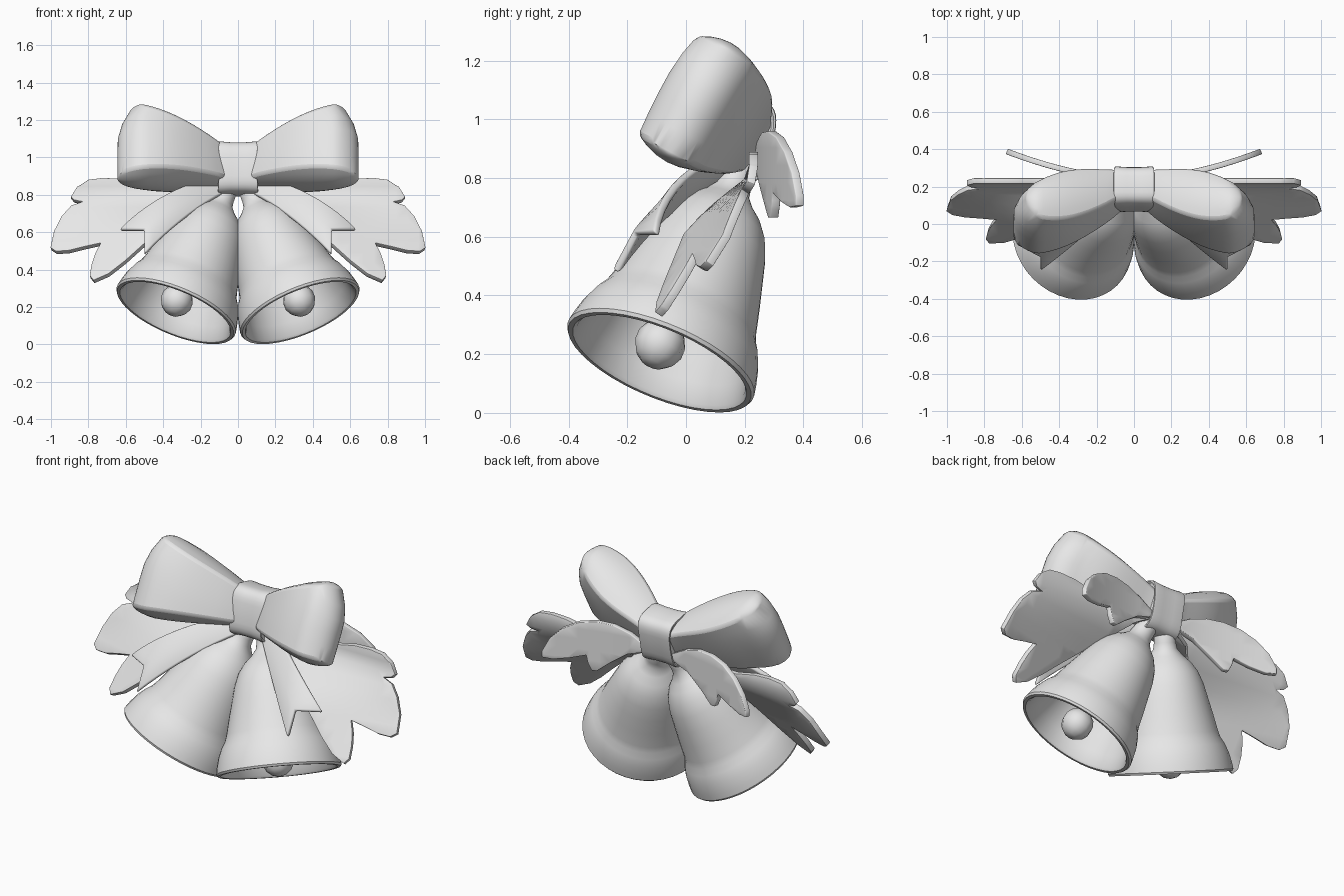
import bpy, bmesh, math
from mathutils import Vector

old = bpy.data.objects.get("Cube")
if old:
    bpy.data.objects.remove(old)

grey = bpy.data.materials.new("plain grey")
grey.use_nodes = True
grey.diffuse_color = (0.8, 0.8, 0.8, 1)
grey.node_tree.nodes["Principled BSDF"].inputs["Base Color"].default_value = (0.8, 0.8, 0.8, 1)


def finish(name, bm, mirror=True, thickness=0, bevel=0, smooth=40):
    """Turn a bmesh into a named object with the shared modifiers."""
    bmesh.ops.recalc_face_normals(bm, faces=bm.faces)
    mesh = bpy.data.meshes.new(name)
    bm.to_mesh(mesh)
    bm.free()
    obj = bpy.data.objects.new(name, mesh)
    bpy.context.scene.collection.objects.link(obj)
    mesh.materials.append(grey)
    bpy.ops.object.select_all(action='DESELECT')
    obj.select_set(True)
    bpy.context.view_layer.objects.active = obj
    bpy.ops.object.shade_smooth_by_angle(angle=math.radians(smooth))
    if thickness:
        solid = obj.modifiers.new("thickness", 'SOLIDIFY')
        solid.thickness = thickness
        solid.offset = 0
    if bevel:
        mod = obj.modifiers.new("soft edges", 'BEVEL')
        mod.width = bevel
        mod.segments = 2
        mod.limit_method = 'ANGLE'
        mod.angle_limit = math.radians(50)
    if mirror:
        obj.modifiers.new("mirror", 'MIRROR')


def skin(bm, rows, closed=False):
    """Join rows of vertices with quads."""
    for a, b in zip(rows, rows[1:]):
        n = len(a)
        for i in range(n if closed else n - 1):
            j = (i + 1) % n
            bm.faces.new((a[i], a[j], b[j], b[i]))


# Bells: one profile turned about a tilted axis, outside then inside
mouth = Vector((0.335, -0.09, 0.172))
axis = Vector((-0.36, 0.36, 0.86)).normalized()
turn = axis.to_track_quat('Z', 'Y')
profile = [(0.045, 0.80), (0.058, 0.77), (0.06, 0.71), (0.066, 0.675), (0.095, 0.638),
           (0.135, 0.602), (0.172, 0.55), (0.20, 0.482), (0.222, 0.40), (0.246, 0.31),
           (0.268, 0.22), (0.28, 0.185), (0.301, 0.15), (0.322, 0.10), (0.336, 0.045),
           (0.342, 0.012), (0.335, 0.0), (0.318, 0.0), (0.308, 0.012), (0.288, 0.08),
           (0.262, 0.17), (0.222, 0.33), (0.17, 0.46), (0.08, 0.55), (0.01, 0.57)]
bm = bmesh.new()
rows = []
steps = 40
for r, h in profile:
    rows.append([bm.verts.new(mouth + turn @ Vector((r * math.cos(k * math.tau / steps),
                                                     r * math.sin(k * math.tau / steps), h)))
                 for k in range(steps)])
skin(bm, rows, closed=True)
bm.faces.new(rows[0])
bm.faces.new(rows[-1])
finish("bells", bm)

# Clappers
bm = bmesh.new()
bmesh.ops.create_uvsphere(bm, u_segments=10, v_segments=7, radius=0.088)
for v in bm.verts:
    v.co = turn @ v.co + Vector((0.327, -0.088, 0.235))
finish("clappers", bm, smooth=60)

# Bow loops: a folded band, teardrop in plan, widening outwards and leaning back
across = Vector((0, 0.47, 0.88))
depth = Vector((0, 0.88, -0.47))
inner, outer = Vector((0, 0.185, 0.935)), Vector((0, 0.042, 1.062))


def loop_point(a, t):
    u = math.cos(a)
    x = 0.06 + u * (0.585 - 0.065 * max(t, 0) ** 2)
    f = min((x - 0.06) / 0.46, 1.0)
    half_depth = 0.08 + 0.072 * math.sin(min(u / 0.65, 1) * math.pi / 2)
    d = half_depth * math.sqrt(max(1 - u ** 5, 0)) * (1 + 0.06 * (1 - t * t))
    side = 1 if a > 0 else -1
    w = 0.09 + 0.108 * f ** 0.9
    return inner.lerp(outer, f ** 0.8) + Vector((x, 0, 0)) + depth * d * side + across * w * t


bm = bmesh.new()
rows = []
steps = 18
for t in (-1, -0.6, -0.2, 0.2, 0.6, 1):
    rows.append([bm.verts.new(loop_point(math.pi / 2 * k / steps, t))
                 for k in range(-steps, steps + 1)])
skin(bm, rows, closed=True)
# Domed fillings of the loop ends
for row, out in ((rows[0], -1), (rows[-1], 1)):
    columns = []
    for k in range(1, steps + 1):
        front, back = row[steps - k], row[steps + k]
        dome = (front.co - back.co).length * 0.16 * math.cos(math.pi / 2 * (k - 1) / steps) ** 0.5
        middle = [bm.verts.new(front.co.lerp(back.co, s / 6) + across * out * dome
                               * (1 - (s / 3 - 1) ** 2)) for s in range(1, 6)]
        columns.append([front] + middle + [back])
    skin(bm, columns)
    for a, b in zip(columns[0], columns[0][1:]):
        bm.faces.new((row[steps], a, b))
finish("bow_loops", bm, bevel=0.014)

# Knot: a tight rounded band round the middle, slightly waisted
bm = bmesh.new()
rows = []
lean = math.radians(12)
for x, size in ((-0.098, 0.86), (-0.11, 0.93), (-0.108, 0.985), (-0.095, 1.0), (-0.04, 0.97),
                (0.04, 0.97), (0.095, 1.0), (0.108, 0.985), (0.11, 0.93), (0.098, 0.86)):
    row = []
    for k in range(32):
        c, s = math.cos(k * math.tau / 32), math.sin(k * math.tau / 32)
        y = math.copysign(abs(c) ** 0.55, c) * 0.112 * size
        z = math.copysign(abs(s) ** 0.55, s) * 0.145 * size
        pinch = 1 - 0.07 * (1 - (z / 0.145) ** 2)
        row.append(bm.verts.new(inner + Vector((x * pinch,
                                                y * math.cos(lean) + z * math.sin(lean),
                                                z * math.cos(lean) - y * math.sin(lean)))))
    rows.append(row)
skin(bm, rows, closed=True)
bm.faces.new(rows[0])
bm.faces.new(rows[-1])
finish("knot", bm, mirror=False, smooth=50)

# Ribbon tails: three curved lines, the middle one cut short for the notch
lines = [[(0.09, 0.20, 0.90), (0.38, -0.01, 0.80), (0.63, -0.10, 0.61)],
         [(0.06, 0.185, 0.865), (0.31, -0.03, 0.745), (0.50, -0.17, 0.61)],
         [(0.03, 0.17, 0.83), (0.265, -0.05, 0.69), (0.50, -0.24, 0.48)]]
bm = bmesh.new()
rows = []
for line in lines:
    a, m, b = map(Vector, line)
    c = 2 * m - (a + b) / 2
    rows.append([bm.verts.new(a.lerp(c, s / 10).lerp(c.lerp(b, s / 10), s / 10))
                 for s in range(11)])
skin(bm, rows)
finish("ribbon_tails", bm, thickness=0.028, bevel=0.009)


def leaf(name, outline, bend):
    """Cut a flat outline into a grid, then bend it."""
    bm = bmesh.new()
    bm.faces.new([bm.verts.new((x, 0, z)) for x, z in outline])
    for direction in ((1, 0, 0), (0, 0, 1)):
        for k in range(1, 17):
            spot = 0.06 * k + 0.0037
            bmesh.ops.bisect_plane(bm, geom=bm.verts[:] + bm.edges[:] + bm.faces[:],
                                   plane_co=(spot, 0, spot), plane_no=direction)
    bmesh.ops.remove_doubles(bm, verts=bm.verts, dist=0.006)
    for v in bm.verts:
        v.co.y = bend(v.co.x, v.co.z)
    finish(name, bm, thickness=0.03, bevel=0.009)


# Three-lobed side leaves, leaning forward towards the lowest tip
side = [(0.08, 0.86), (0.3, 0.86), (0.5, 0.86), (0.62, 0.885), (0.72, 0.89), (0.8, 0.88),
        (0.86, 0.84), (0.895, 0.785), (0.875, 0.765), (0.83, 0.755), (0.89, 0.735),
        (0.94, 0.68), (0.98, 0.6), (1.0, 0.51), (0.97, 0.49), (0.9, 0.495), (0.82, 0.515),
        (0.73, 0.535), (0.76, 0.48), (0.78, 0.42), (0.79, 0.36), (0.77, 0.335), (0.69, 0.37),
        (0.6, 0.44), (0.5, 0.53), (0.35, 0.66), (0.2, 0.78), (0.08, 0.84)]


def side_bend(x, z):
    drop = max(0.8 - z, 0)
    return 0.23 - 0.68 * drop + 0.24 * (x - 0.8) * min(drop / 0.2, 1)


leaf("side_leaves", side, side_bend)

# Rear leaves, curving away behind the bow, each with a small second tip
rear = [(0.08, 0.87), (0.18, 0.925), (0.28, 0.955), (0.38, 0.96), (0.48, 0.94), (0.57, 0.89),
        (0.64, 0.82), (0.68, 0.74), (0.68, 0.705), (0.62, 0.7), (0.53, 0.72), (0.44, 0.75),
        (0.43, 0.705), (0.41, 0.665), (0.38, 0.665), (0.3, 0.73), (0.2, 0.8), (0.08, 0.84)]
leaf("rear_leaves", rear, lambda x, z: 0.25 + 0.33 * max(x - 0.1, 0) ** 1.6)
